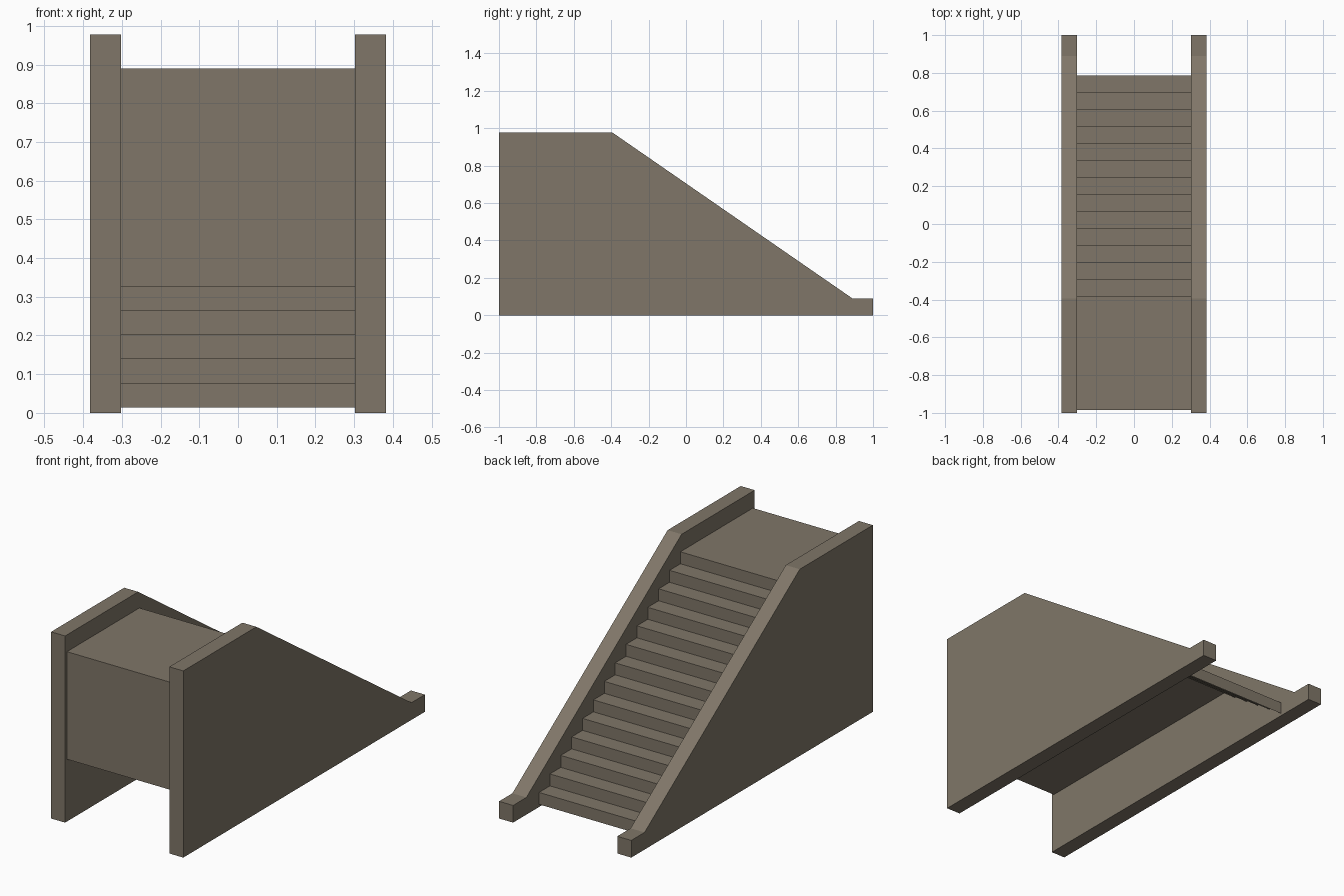
import bpy
import bmesh

cube = bpy.data.objects.get("Cube")
if cube:
    bpy.data.objects.remove(cube, do_unlink=True)

stone = bpy.data.materials.new("warm grey stone")
stone.use_nodes = True
colour = (0.215, 0.183, 0.139, 1)
stone.diffuse_color = colour
stone.node_tree.nodes["Principled BSDF"].inputs["Base Color"].default_value = colour

INNER, OUTER = 0.302, 0.383
STEPS = 14
RUN, RISE = 0.09, 0.0626
BACK, BASE = 0.785, 0.0135
FRONT = -0.985


def make_object(name, bm):
    mesh = bpy.data.meshes.new(name)
    bm.to_mesh(mesh)
    bm.free()
    mesh.materials.append(stone)
    obj = bpy.data.objects.new(name, mesh)
    bpy.context.collection.objects.link(obj)
    return obj


def side_wall(name, x0, x1):
    """Solid wall: side profile extruded across its thickness."""
    profile = [(-1, 0), (1, 0), (1, 0.09), (0.89, 0.09), (-0.395, 0.978), (-1, 0.978)]
    bm = bmesh.new()
    face = bm.faces.new([bm.verts.new((x0, y, z)) for y, z in profile])
    grown = bmesh.ops.extrude_face_region(bm, geom=[face])["geom"]
    moved = [v for v in grown if isinstance(v, bmesh.types.BMVert)]
    bmesh.ops.translate(bm, verts=moved, vec=(x1 - x0, 0, 0))
    bmesh.ops.recalc_face_normals(bm, faces=bm.faces)
    return make_object(name, bm)


# Side walls
side_wall("left_wall", INNER, OUTER)
side_wall("right_wall", -OUTER, -INNER)

# Stair shell: open zigzag, landing, front panel and flat soffit
path = [(BACK, BASE)]
for i in range(STEPS):
    y, z = BACK - i * RUN, BASE + (i + 1) * RISE
    path += [(y, z), (y - RUN, z)]
landing = BASE + STEPS * RISE
soffit = BASE + 5 * RISE
path[-1] = (FRONT, landing)
path += [(FRONT, soffit), (BACK - 5 * RUN, soffit)]

bm = bmesh.new()
rows = [[bm.verts.new((x, y, z)) for x in (-INNER, INNER)] for y, z in path]
for (a, b), (c, d) in zip(rows, rows[1:]):
    bm.faces.new((a, c, d, b))
make_object("stairs_and_landing", bm)
